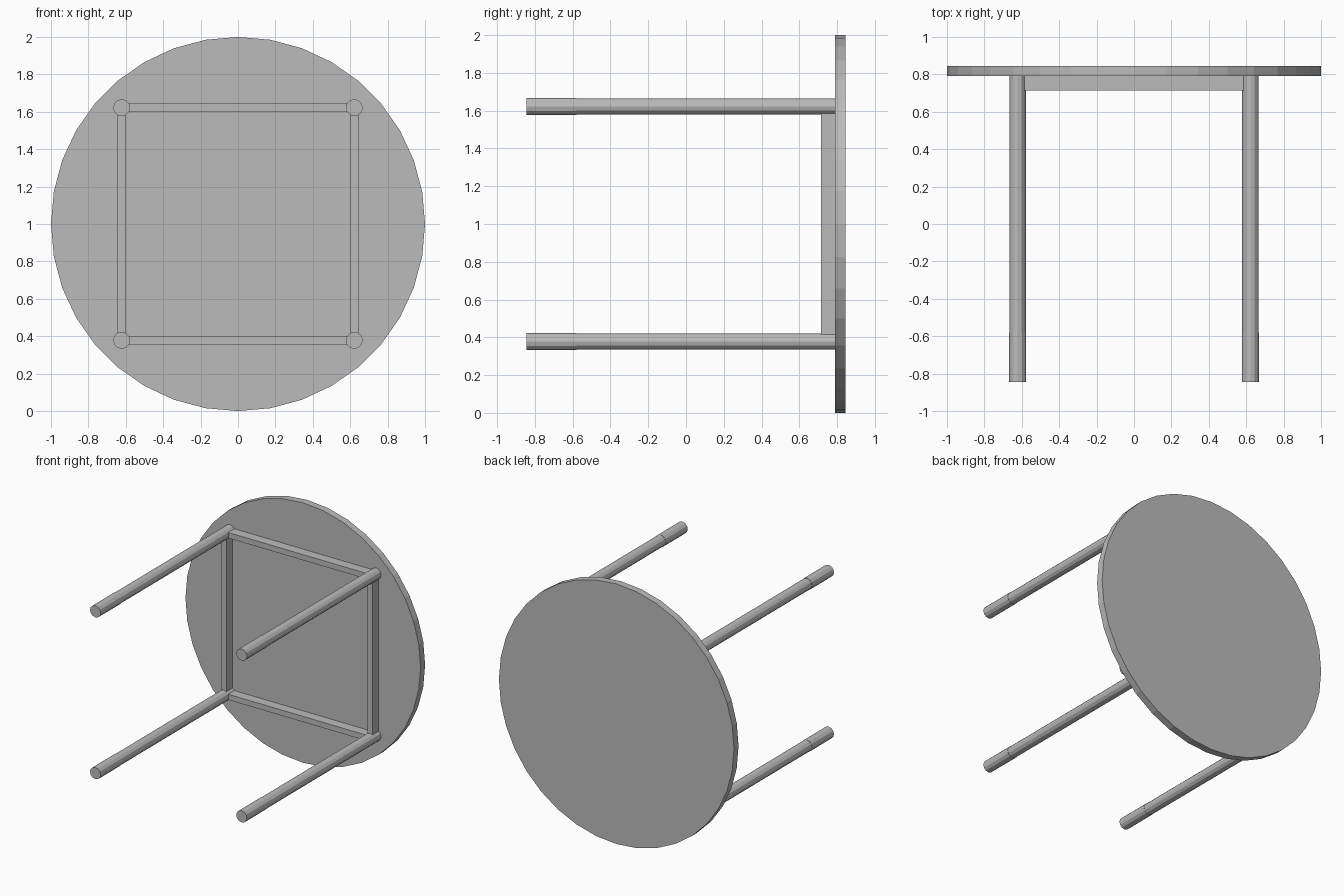
import bpy
from math import pi

cube = bpy.data.objects.get("Cube")
if cube:
    bpy.data.objects.remove(cube, do_unlink=True)

# Single plain grey for every part
grey = bpy.data.materials.new("plain_grey")
grey.use_nodes = True
colour = (0.5, 0.5, 0.5, 1)
grey.diffuse_color = colour
grey.node_tree.nodes["Principled BSDF"].inputs["Base Color"].default_value = colour

MID = 1.0       # height of the table's axis
LEG = 0.622     # leg offset from the axis
TOP = 0.79      # inner face of the table top


def finish(name):
    ob = bpy.context.object
    ob.name = name
    ob.data.materials.append(grey)
    return ob


def rod(name, x, z, y0, y1, radius, sides):
    """Flat-sided cylinder lying along y."""
    bpy.ops.mesh.primitive_cylinder_add(
        vertices=sides, radius=radius, depth=y1 - y0,
        location=(x, (y0 + y1) / 2, z), rotation=(pi / 2, 0, 0))
    return finish(name)


def block(name, centre, size):
    bpy.ops.mesh.primitive_cube_add(size=1, location=centre)
    ob = finish(name)
    ob.scale = size
    return ob


# Round top, standing on its edge
rod("table_top", 0, MID, TOP, 0.845, 1.0, 36)

# Legs with slightly wider foot sleeves
for sx, side in ((-1, "right"), (1, "left")):
    for sz, level in ((-1, "lower"), (1, "upper")):
        x, z = sx * LEG, MID + sz * LEG
        rod(f"leg_{level}_{side}", x, z, -0.835, TOP, 0.0435, 12)
        rod(f"foot_{level}_{side}", x, z, -0.845, -0.58, 0.0455, 12)

# Apron rails joining the legs under the top
RAIL_Y, DEPTH, THICK = 0.7525, 0.075, 0.043
for s, level, side in ((-1, "lower", "right"), (1, "upper", "left")):
    block(f"rail_{level}", (0, RAIL_Y, MID + s * LEG), (2 * LEG, DEPTH, THICK))
    block(f"rail_{side}", (s * LEG, RAIL_Y, MID), (THICK, DEPTH, 2 * LEG))
